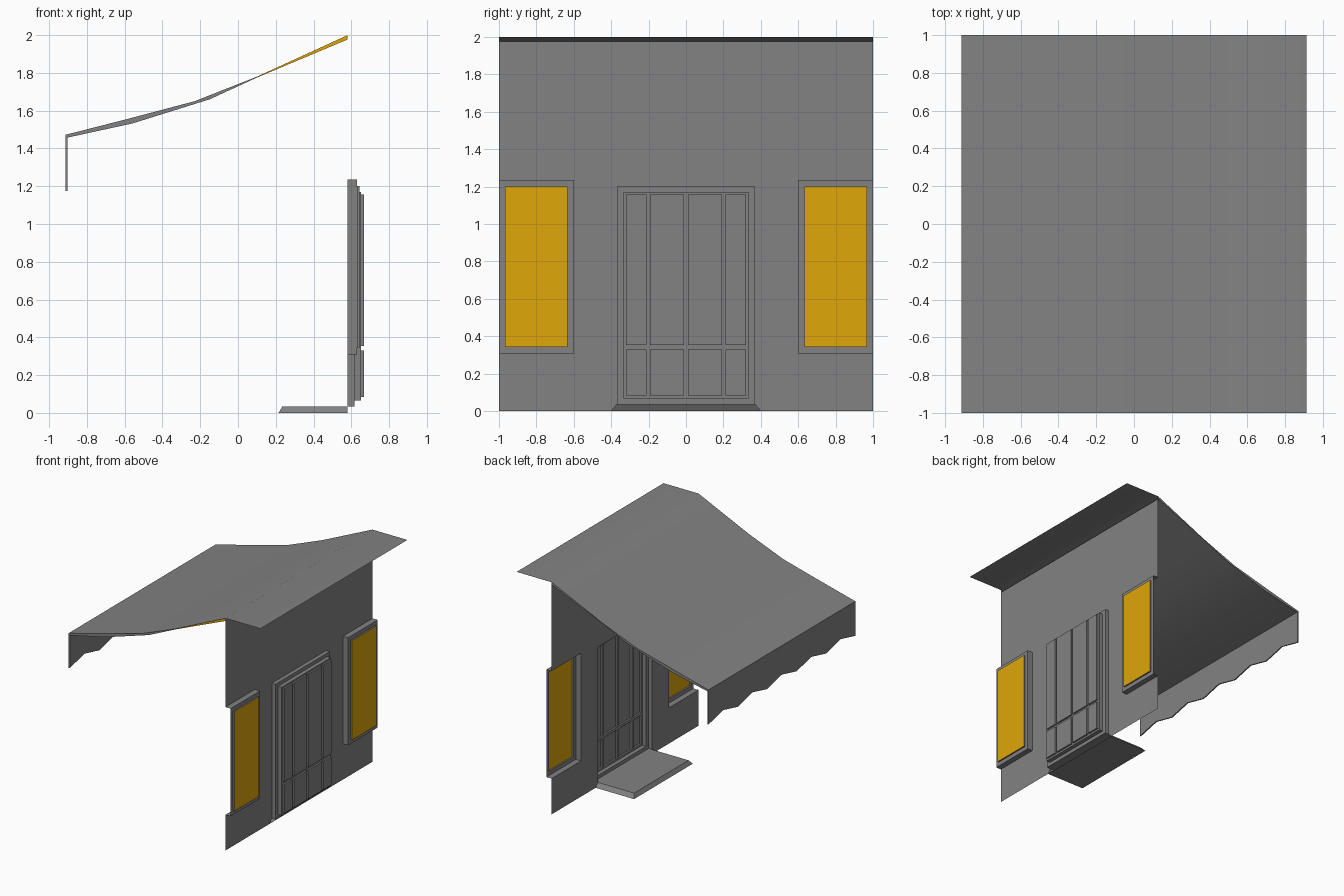
import bpy
import math

if "Cube" in bpy.data.objects:
    bpy.data.objects.remove(bpy.data.objects["Cube"])


def material(name, colour):
    m = bpy.data.materials.new(name)
    m.diffuse_color = (*colour, 1)
    m.use_nodes = True
    m.node_tree.nodes["Principled BSDF"].inputs["Base Color"].default_value = m.diffuse_color
    return m


YELLOW = material("yellow", (0.745, 0.385, 0.003))
GREY = material("dark_grey", (0.225, 0.225, 0.225))
WALL_X = 0.581


def make(name, faces, mat=GREY):
    """Build a flat-shaded mesh from polygons given as point lists."""
    index, polys = {}, []
    for f in faces:
        polys.append([index.setdefault(tuple(round(c, 4) for c in p), len(index)) for p in f])
    mesh = bpy.data.meshes.new(name)
    mesh.from_pydata(list(index), [], polys)
    obj = bpy.data.objects.new(name, mesh)
    bpy.context.collection.objects.link(obj)
    mesh.materials.append(mat)
    return obj


def rect(y0, y1, z0, z1, x):
    # facing -x, towards the porch
    return [(x, y0, z0), (x, y0, z1), (x, y1, z1), (x, y1, z0)]


def bridge(rings, open_y=None):
    """Join successive rectangles into a stepped recess; sides lying on open_y stay open."""
    faces = []
    for a, b in zip(rings, rings[1:]):
        for i in range(4):
            j = (i + 1) % 4
            quad = [a[i], a[j], b[j], b[i]]
            if open_y is None or any(abs(p[1] - open_y) > 1e-5 for p in quad):
                faces.append(quad)
    return faces


# Facade wall with openings for door, windows and step
wall = [rect(-1, 1, 1.235, 1.977, WALL_X), rect(-0.37, 0.37, 1.2, 1.235, WALL_X)]
for s in (-1, 1):
    side = [(.37, 1.235), (.37, 1.2), (.37, .035), (.4, 0), (.6, 0), (.6, .308), (.6, 1.235)]
    low = [(.6, 0), (1, 0), (1, .308), (.6, .308)]
    for poly in (side, low):
        pts = [(WALL_X, s * y, z) for y, z in poly]
        wall.append(pts if s < 0 else pts[::-1])
make("wall", wall)

# Windows: recessed frames, open at the wall ends, with yellow panes
for s, label in ((-1, "left"), (1, "right")):
    def ring(a, b, z0, z1, x):
        y0, y1 = sorted((s * a, s * b))
        return rect(y0, y1, z0, z1, x)
    pane = ring(.634, .967, .343, 1.2, .643)
    make("window_frame_" + label, bridge([
        ring(.6, 1, .308, 1.235, WALL_X), ring(.6, 1, .308, 1.235, .63),
        ring(.634, .967, .343, 1.2, .63), pane], s))
    make("window_pane_" + label, [pane], YELLOW)

# Door frame
make("door_frame", bridge([
    rect(-.37, .37, .035, 1.2, WALL_X), rect(-.37, .37, .035, 1.2, .616),
    rect(-.335, .335, .066, 1.17, .616), rect(-.335, .335, .066, 1.17, .651)]))

# Door leaf: grid of rails with recessed panels in the odd cells
ys = [-.335, -.32, -.212, -.192, -.01, .01, .192, .212, .32, .335]
zs = [.066, .083, .33, .354, 1.157, 1.17]
door = []
for i in range(len(ys) - 1):
    for j in range(len(zs) - 1):
        cell = (ys[i], ys[i + 1], zs[j], zs[j + 1])
        if i % 2 and j % 2:
            back = rect(*cell, .666)
            door += bridge([rect(*cell, .651), back]) + [back]
        else:
            door.append(rect(*cell, .651))
make("door", door)

# Door step with bevelled edges, open at the wall
top = [(WALL_X, -.37, .035), (WALL_X, .37, .035), (.235, .37, .035), (.235, -.37, .035)]
foot = [(WALL_X, -.4, 0), (WALL_X, .4, 0), (.215, .4, 0), (.215, -.4, 0)]
make("step", [top, foot[::-1]]
     + [[top[i], foot[i], foot[(i + 1) % 4], top[(i + 1) % 4]] for i in (1, 2, 3)])

# Awning: smooth curved upper and lower skins, open end at the wall
upper = [(-.914, 1.472), (-.57, 1.56), (-.23, 1.65), (.1, 1.78), (WALL_X, 2.0)]
lower = [(-.914, 1.455), (-.56, 1.532), (-.15, 1.66), (.1, 1.775), (WALL_X, 1.977)]
skin = []
for i in range(len(upper) - 1):
    (a, az), (b, bz) = upper[i:i + 2]
    (c, cz), (d, dz) = lower[i:i + 2]
    skin.append([(a, -1, az), (b, -1, bz), (b, 1, bz), (a, 1, az)])
    skin.append([(c, 1, cz), (d, 1, dz), (d, -1, dz), (c, -1, cz)])
    skin.append([(a, 1, az), (b, 1, bz), (d, 1, dz), (c, 1, cz)])
    skin.append([(c, -1, cz), (d, -1, dz), (b, -1, bz), (a, -1, az)])
yellow_edge = len(skin) - 1
# Flat strip of roof behind the wall
skin.append([(WALL_X, -1, 2), (.914, -1, 2), (.914, 1, 2), (WALL_X, 1, 2)])
awning = make("awning", skin)
awning.data.materials.append(YELLOW)
awning.data.polygons[yellow_edge].material_index = 1
bpy.ops.object.select_all(action='DESELECT')
awning.select_set(True)
bpy.context.view_layer.objects.active = awning
bpy.ops.object.shade_smooth_by_angle(angle=math.radians(30))

# Valance: thin hanging band with a zigzag lower edge
front, back = -.914, -.903
count = 10
drop = [(-1 + 2 * i / count, 1.222 if i % 2 else 1.174) for i in range(count + 1)]
val = []
for (y0, z0), (y1, z1) in zip(drop, drop[1:]):
    val.append([(front, y0, z0), (front, y0, 1.472), (front, y1, 1.472), (front, y1, z1)])
    val.append([(back, y1, z1), (back, y1, 1.458), (back, y0, 1.458), (back, y0, z0)])
    val.append([(front, y0, z0), (front, y1, z1), (back, y1, z1), (back, y0, z0)])
for y in (-1, 1):
    z = drop[0][1]
    end = [(front, y, z), (back, y, z), (back, y, 1.458), (front, y, 1.472)]
    val.append(end if y < 0 else end[::-1])
make("valance", val)
